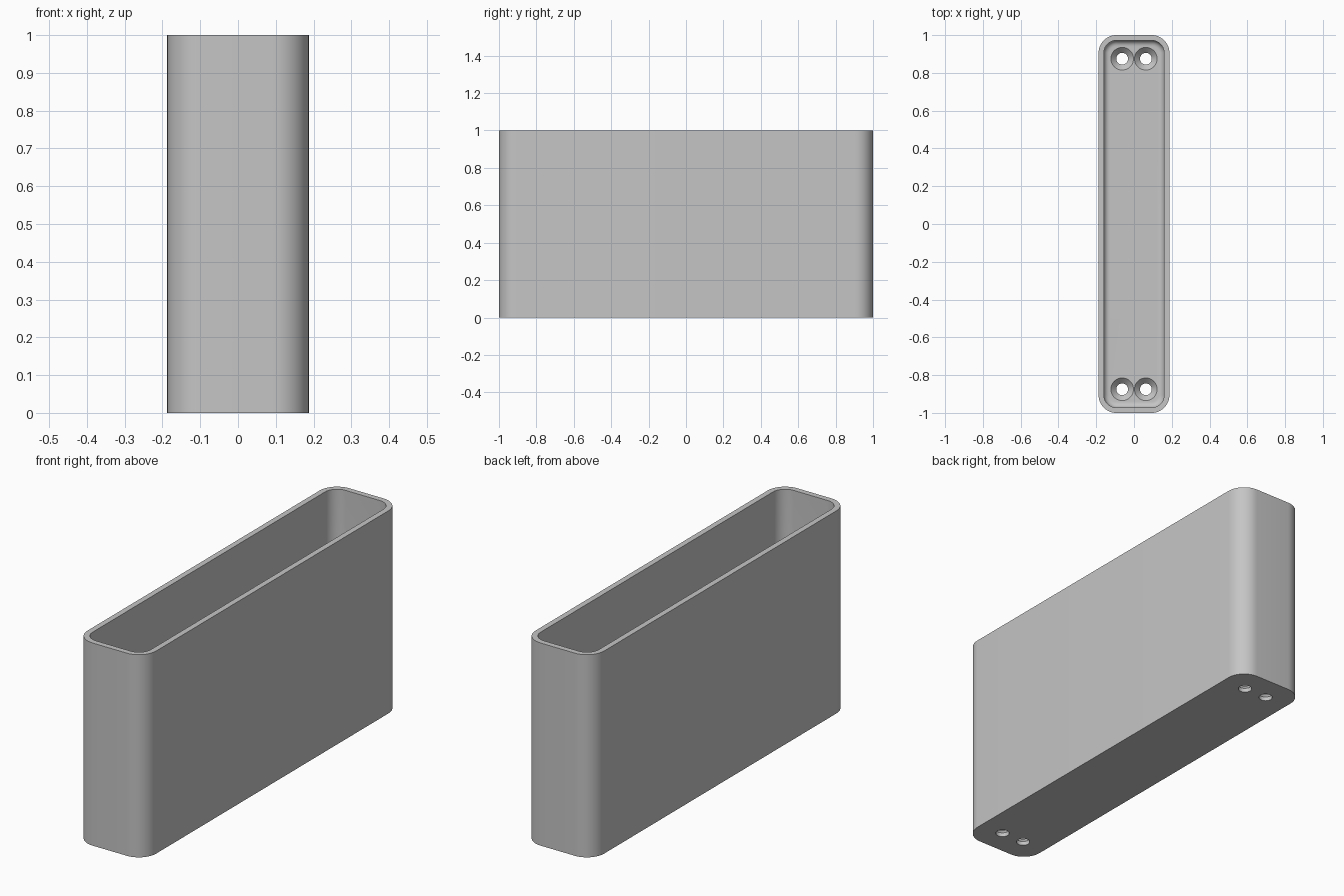
import bpy, bmesh, math

cube = bpy.data.objects.get("Cube")
if cube:
    bpy.data.objects.remove(cube, do_unlink=True)

HALF_X, HALF_Y, HEIGHT = 0.1875, 1.0, 1.0
CORNER, WALL, FLOOR, FILLET = 0.094, 0.028, 0.05, 0.03
CORNER_STEPS = 12

grey = bpy.data.materials.new("plain_grey")
grey.use_nodes = True
colour = (0.56, 0.56, 0.56, 1)
grey.diffuse_color = colour
grey.node_tree.nodes["Principled BSDF"].inputs["Base Color"].default_value = colour


def rounded_ring(bm, inset, z):
    """Rounded rectangle of vertices, moved inwards by inset."""
    r = CORNER - inset
    cx, cy = HALF_X - CORNER, HALF_Y - CORNER
    ring = []
    for q, (sx, sy) in enumerate([(1, 1), (-1, 1), (-1, -1), (1, -1)]):
        for i in range(CORNER_STEPS + 1):
            a = math.pi / 2 * (q + i / CORNER_STEPS)
            ring.append(bm.verts.new((sx * cx + r * math.cos(a), sy * cy + r * math.sin(a), z)))
    return ring


def round_ring(bm, x, y, r, z, sides=32):
    turn = 2 * math.pi / sides
    return [bm.verts.new((x + r * math.cos(i * turn), y + r * math.sin(i * turn), z))
            for i in range(sides)]


def skin(bm, rings):
    """Closed solid through a stack of rings."""
    bm.faces.new(list(reversed(rings[0])))
    for low, high in zip(rings, rings[1:]):
        n = len(low)
        for i in range(n):
            j = (i + 1) % n
            bm.faces.new((low[i], low[j], high[j], high[i]))
    bm.faces.new(rings[-1])


def finish(bm, name):
    bmesh.ops.recalc_face_normals(bm, faces=bm.faces)
    mesh = bpy.data.meshes.new(name)
    bm.to_mesh(mesh)
    bm.free()
    obj = bpy.data.objects.new(name, mesh)
    bpy.context.collection.objects.link(obj)
    mesh.materials.append(grey)
    return obj


# Open box: outer wall, rim, inner wall, and a fillet down to the floor
bm = bmesh.new()
profile = [(0, 0), (0, HEIGHT), (WALL, HEIGHT)]
for i in range(7):
    a = math.pi / 2 * i / 6
    profile.append((WALL + FILLET * (1 - math.cos(a)), FLOOR + FILLET * (1 - math.sin(a))))
skin(bm, [rounded_ring(bm, inset, z) for inset, z in profile])
box = finish(bm, "box_shell")

# Countersunk screw holes, a pair at each end of the floor
bm = bmesh.new()
hole = [(0.031, -0.05), (0.031, 0.02), (0.06, FLOOR), (0.06, FLOOR + 0.02)]
for x in (-0.0625, 0.0625):
    for y in (-0.875, 0.875):
        skin(bm, [round_ring(bm, x, y, r, z) for r, z in hole])
cutter = finish(bm, "screw_hole_cutter")
cutter.hide_render = True

cut = box.modifiers.new("screw_holes", 'BOOLEAN')
cut.operation = 'DIFFERENCE'
cut.solver = 'EXACT'
cut.object = cutter
bpy.ops.object.select_all(action='DESELECT')
box.select_set(True)
bpy.context.view_layer.objects.active = box
bpy.ops.object.modifier_apply(modifier=cut.name)
bpy.data.objects.remove(cutter, do_unlink=True)
bpy.ops.object.shade_smooth_by_angle(angle=math.radians(30))
